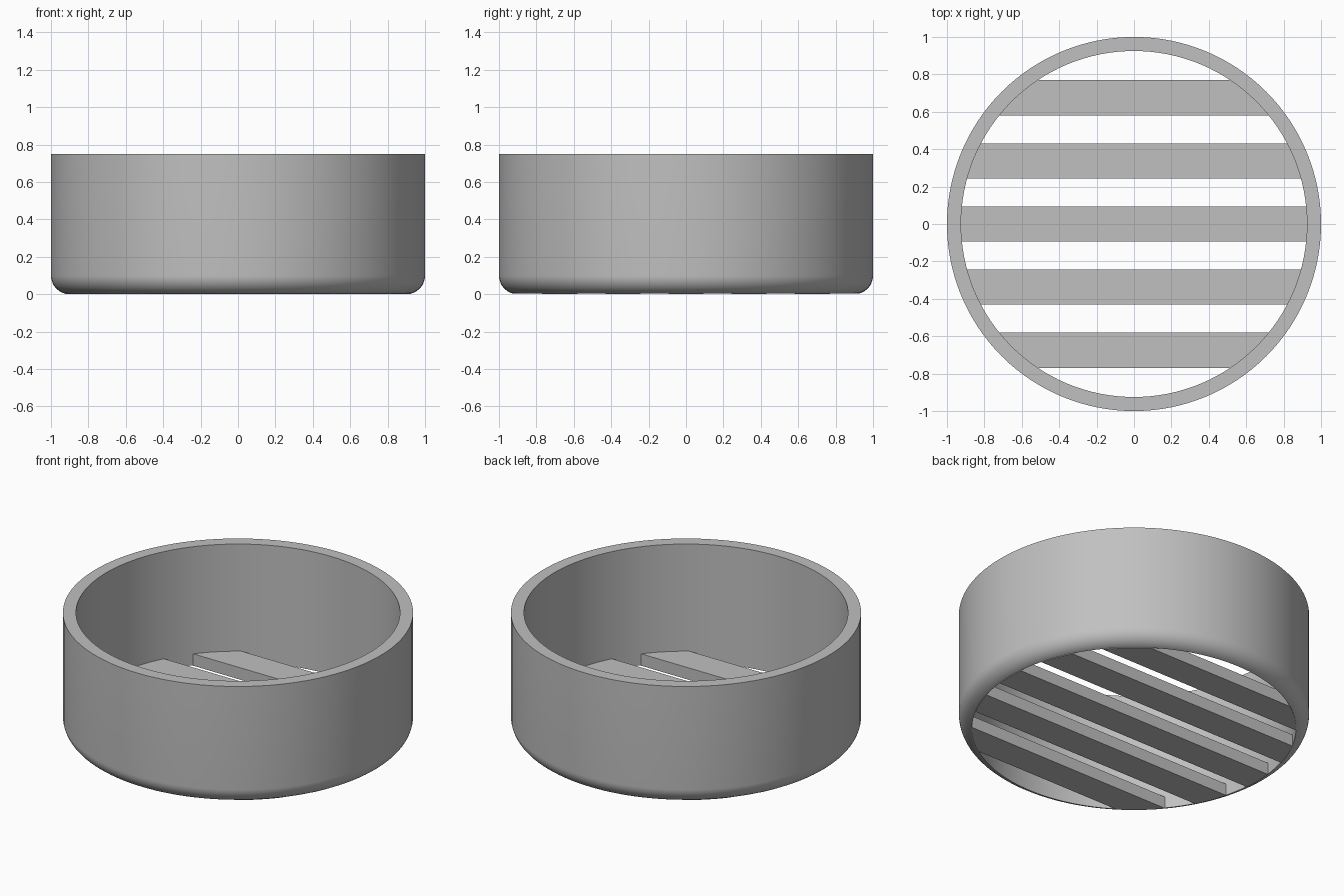
import bpy, bmesh, math

cube = bpy.data.objects.get("Cube")
if cube:
    bpy.data.objects.remove(cube, do_unlink=True)

HEIGHT, OUTER, INNER = 0.75, 1.0, 0.925
FILLET, FLOOR = 0.1, 0.075
SLAT_WIDTH, GAP = 0.1875, 0.15
SEGMENTS = 128

grey = bpy.data.materials.new("plain grey")
grey.use_nodes = True
colour = (0.53, 0.53, 0.53, 1)
grey.diffuse_color = colour
grey.node_tree.nodes["Principled BSDF"].inputs["Base Color"].default_value = colour


def finish(bm, name):
    bmesh.ops.recalc_face_normals(bm, faces=bm.faces)
    mesh = bpy.data.meshes.new(name)
    bm.to_mesh(mesh)
    bm.free()
    mesh.materials.append(grey)
    obj = bpy.data.objects.new(name, mesh)
    bpy.context.collection.objects.link(obj)
    bpy.ops.object.select_all(action="DESELECT")
    obj.select_set(True)
    bpy.context.view_layer.objects.active = obj
    bpy.ops.object.shade_smooth_by_angle(angle=math.radians(30))
    return obj


# Round wall: a closed profile with a rounded lower outer edge, spun about z
bm = bmesh.new()
start = math.asin((INNER - (OUTER - FILLET)) / FILLET)
steps = 12
profile = [(INNER, HEIGHT)]
for i in range(steps + 1):
    a = start + (math.pi / 2 - start) * i / steps
    profile.append((OUTER - FILLET + FILLET * math.sin(a), FILLET - FILLET * math.cos(a)))
profile.append((OUTER, HEIGHT))
verts = [bm.verts.new((r, 0, z)) for r, z in profile]
edges = [bm.edges.new((verts[i - 1], verts[i])) for i in range(len(verts))]
bmesh.ops.spin(bm, geom=verts + edges, cent=(0, 0, 0), axis=(0, 0, 1),
               angle=math.tau, steps=SEGMENTS, use_duplicate=False)
bmesh.ops.remove_doubles(bm, verts=bm.verts, dist=0.0001)
finish(bm, "round_wall")


# Floor slats: straight bars whose ends follow the inside of the wall
def slat(name, y_mid):
    bm = bmesh.new()
    reach, n = INNER + 0.001, 12
    ys = [y_mid + SLAT_WIDTH * (i / n - 0.5) for i in range(n + 1)]
    outline = [(math.sqrt(reach**2 - y * y), y) for y in ys]
    outline += [(-x, y) for x, y in reversed(outline)]
    face = bm.faces.new([bm.verts.new((x, y, 0)) for x, y in outline])
    top = bmesh.ops.extrude_face_region(bm, geom=[face], use_keep_orig=True)
    moved = [g for g in top["geom"] if isinstance(g, bmesh.types.BMVert)]
    bmesh.ops.translate(bm, verts=moved, vec=(0, 0, FLOOR))
    finish(bm, name)


for k in range(-2, 3):
    slat(f"floor_slat_{k + 3}", k * (SLAT_WIDTH + GAP))
